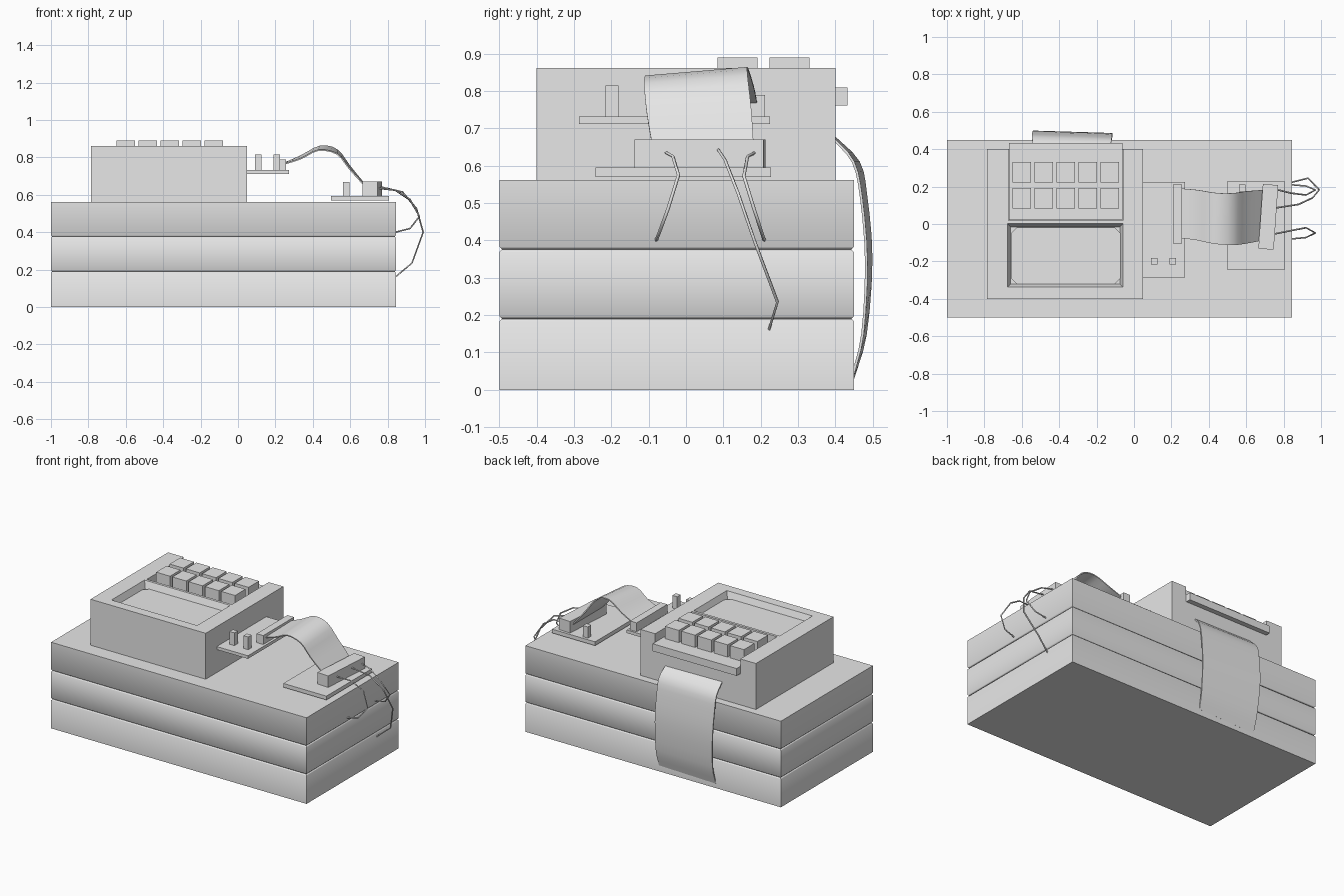
import bpy, bmesh, math
from mathutils import Vector, Matrix

cube = bpy.data.objects.get("Cube")
if cube:
    bpy.data.objects.remove(cube, do_unlink=True)

grey = bpy.data.materials.new("plain grey")
grey.use_nodes = True
COLOUR = (0.8, 0.8, 0.8, 1)
grey.diffuse_color = COLOUR
grey.node_tree.nodes["Principled BSDF"].inputs["Base Color"].default_value = COLOUR


def finish(name, bm):
    bmesh.ops.recalc_face_normals(bm, faces=bm.faces)
    mesh = bpy.data.meshes.new(name)
    bm.to_mesh(mesh)
    bm.free()
    mesh.materials.append(grey)
    obj = bpy.data.objects.new(name, mesh)
    bpy.context.collection.objects.link(obj)
    return obj


def activate(obj):
    bpy.ops.object.select_all(action='DESELECT')
    obj.select_set(True)
    bpy.context.view_layer.objects.active = obj


def smooth(obj, degrees):
    activate(obj)
    bpy.ops.object.shade_smooth_by_angle(angle=math.radians(degrees))


def loft(name, rings):
    """Closed solid through rings of equal point count."""
    bm = bmesh.new()
    loops = [[bm.verts.new(p) for p in ring] for ring in rings]
    n = len(loops[0])
    for a, b in zip(loops, loops[1:]):
        for i in range(n):
            bm.faces.new((a[i], a[(i + 1) % n], b[(i + 1) % n], b[i]))
    bm.faces.new(loops[0])
    bm.faces.new(loops[-1])
    return finish(name, bm)


def rect(x, y, z, inset=0.0):
    x0, x1, y0, y1 = x[0] + inset, x[1] - inset, y[0] + inset, y[1] - inset
    return [(x0, y0, z), (x1, y0, z), (x1, y1, z), (x0, y1, z)]


def box(name, x, y, z):
    return loft(name, [rect(x, y, z[0]), rect(x, y, z[1])])


def carve(target, cutter):
    cutter.hide_render = True
    mod = target.modifiers.new("cut", 'BOOLEAN')
    mod.operation, mod.solver, mod.object = 'DIFFERENCE', 'EXACT', cutter
    activate(target)
    bpy.ops.object.modifier_apply(modifier=mod.name)
    bpy.data.objects.remove(cutter, do_unlink=True)


def catmull(points, steps):
    """Smooth list of tuples through the control points."""
    pts = [Vector(p) for p in points]
    pts = [2 * pts[0] - pts[1]] + pts + [2 * pts[-1] - pts[-2]]
    out = []
    for a, b, c, d in zip(pts, pts[1:], pts[2:], pts[3:]):
        for s in range(steps):
            t = s / steps
            out.append(0.5 * (2 * b + (c - a) * t + (2 * a - 5 * b + 4 * c - d) * t * t
                              + (3 * b - a - 3 * c + d) * t ** 3))
    return out + [pts[-2]]


def ribbon(name, edge_a, edge_b, thickness=0.007):
    """Flat cable stretched between two edge curves."""
    bm = bmesh.new()
    rows = [(bm.verts.new(a), bm.verts.new(b))
            for a, b in zip(catmull(edge_a, 3), catmull(edge_b, 3))]
    for p, q in zip(rows, rows[1:]):
        bm.faces.new((p[0], p[1], q[1], q[0]))
    obj = finish(name, bm)
    mod = obj.modifiers.new("thickness", 'SOLIDIFY')
    mod.thickness, mod.offset = thickness, 0
    activate(obj)
    bpy.ops.object.modifier_apply(modifier=mod.name)
    smooth(obj, 40)


def wire(name, points, radius=0.0045):
    curve = bpy.data.curves.new(name, 'CURVE')
    curve.dimensions = '3D'
    curve.bevel_depth, curve.bevel_resolution = radius, 0
    curve.use_fill_caps = True
    spline = curve.splines.new('POLY')
    spline.points.add(len(points) - 1)
    for sp, p in zip(spline.points, points):
        sp.co = (*p, 1)
    curve.materials.append(grey)
    obj = bpy.data.objects.new(name, curve)
    bpy.context.collection.objects.link(obj)


# Base of three stacked slabs, chamfered along the seams
BX, BY, C = (-1.0, 0.845), (-0.5, 0.45), 0.007
for i, (z0, z1) in enumerate([(0, 0.19), (0.19, 0.376), (0.376, 0.562)]):
    rings = [rect(BX, BY, z0)]
    if i > 0:
        rings = [rect(BX, BY, z0, C), rect(BX, BY, z0 + C)]
    rings += [rect(BX, BY, z1 - C), rect(BX, BY, z1, C)] if i < 2 else [rect(BX, BY, z1)]
    smooth(loft(f"base_slab_{i + 1}", rings), 50)

# Upper case with an open-backed key bay and a tapered screen recess
case = box("upper_case", (-0.785, 0.047), (-0.4, 0.4), (0.562, 0.862))
carve(case, box("key_bay_cutter", (-0.672, -0.058), (0.02, 0.5), (0.765, 0.95)))
SX, SY = (-0.677, -0.058), (-0.338, 0.003)
carve(case, loft("screen_cutter", [rect(SX, SY, 0.815, 0.018), rect(SX, SY, 0.862),
                                   rect(SX, SY, 0.9)]))

# Screen plate with clipped corners
x0, x1, y0, y1, k = -0.657, -0.073, -0.32, -0.018, 0.03
outline = [(x0 + k, y0), (x1 - k, y0), (x1, y0 + k), (x1, y1 - k),
           (x1 - k, y1), (x0 + k, y1), (x0, y1 - k), (x0, y0 + k)]
loft("screen", [[(x, y, z) for x, y in outline] for z in (0.81, 0.824)])

# Keypad board and its two rows of keys
box("key_board", (-0.668, -0.062), (0.022, 0.432), (0.762, 0.81))
for row, ky in enumerate((0.084, 0.223)):
    for col in range(5):
        kx = -0.65 + col * 0.1175
        box(f"key_{row + 1}_{col + 1}", (kx, kx + 0.1), (ky, ky + 0.108), (0.808, 0.89))

# Upper circuit board with pins and socket
box("upper_board", (0.047, 0.272), (-0.286, 0.225), (0.712, 0.732))
for i, px in enumerate((0.09, 0.19)):
    box(f"upper_board_pin_{i + 1}", (px, px + 0.035), (-0.216, -0.181), (0.73, 0.815))
box("upper_socket", (0.208, 0.256), (-0.105, 0.212), (0.73, 0.79))

# Lower circuit board with pin and slightly turned plug
box("lower_board", (0.497, 0.808), (-0.242, 0.228), (0.57, 0.595))
box("lower_board_pin", (0.562, 0.597), (0.175, 0.21), (0.593, 0.668))
plug = box("lower_plug", (-0.041, 0.041), (-0.173, 0.173), (0.593, 0.67))
plug.matrix_world = Matrix.Translation((0.718, 0.038, 0)) @ Matrix.Rotation(math.radians(-4), 4, 'Z')

# Flat cable linking the two boards
ribbon("board_ribbon",
       [(0.25, -0.075, 0.765), (0.34, -0.087, 0.795), (0.43, -0.106, 0.838),
        (0.53, -0.112, 0.818), (0.595, -0.105, 0.74), (0.685, -0.088, 0.64)],
       [(0.25, 0.19, 0.77), (0.34, 0.182, 0.81), (0.44, 0.166, 0.86),
        (0.53, 0.165, 0.84), (0.6, 0.175, 0.75), (0.69, 0.182, 0.64)])

# Wide flat cable running down the back
ribbon("back_ribbon",
       [(-0.54, 0.395, 0.678), (-0.545, 0.462, 0.61), (-0.545, 0.482, 0.52),
        (-0.54, 0.496, 0.35), (-0.53, 0.481, 0.15), (-0.53, 0.447, 0.03)],
       [(-0.13, 0.395, 0.672), (-0.12, 0.448, 0.61), (-0.118, 0.47, 0.51),
        (-0.115, 0.483, 0.34), (-0.115, 0.473, 0.15), (-0.12, 0.447, 0.04)])

# Loose wires from the plug down into the side of the base
wire("wire_front", [(0.74, -0.055, 0.636), (0.84, -0.035, 0.625), (0.92, -0.02, 0.575),
                    (0.97, -0.048, 0.485), (0.92, -0.072, 0.42), (0.84, -0.08, 0.4)])
wire("wire_long", [(0.75, 0.085, 0.645), (0.88, 0.105, 0.615), (0.955, 0.14, 0.525),
                   (0.99, 0.183, 0.4), (0.93, 0.245, 0.235), (0.84, 0.222, 0.16)])
wire("wire_back", [(0.75, 0.187, 0.636), (0.84, 0.165, 0.625), (0.92, 0.155, 0.572),
                   (0.97, 0.182, 0.485), (0.92, 0.203, 0.42), (0.84, 0.21, 0.4)])
